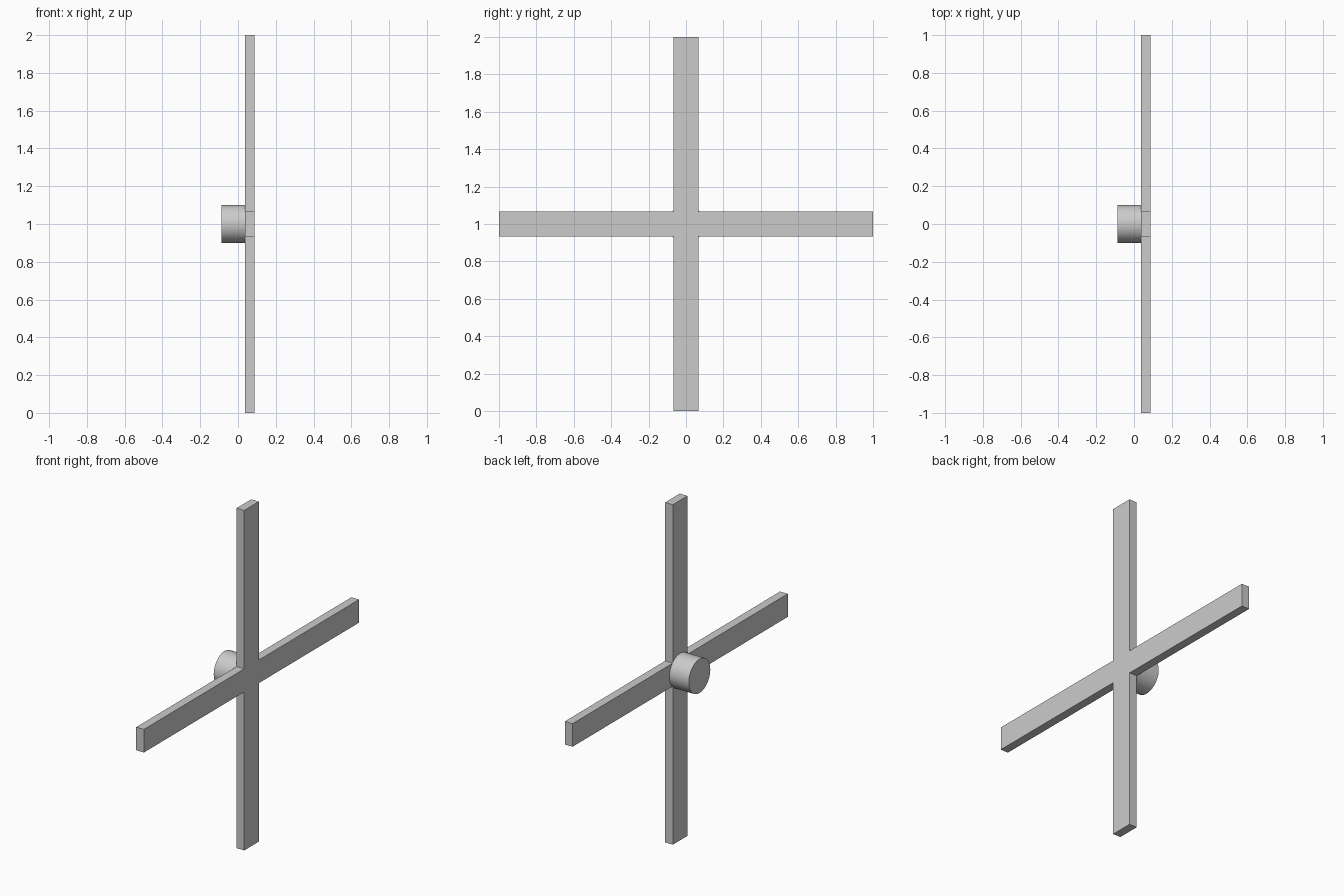
import bpy
import bmesh
import math
from mathutils import Matrix, Vector

cube = bpy.data.objects.get("Cube")
if cube:
    bpy.data.objects.remove(cube, do_unlink=True)

# Single plain grey
grey = bpy.data.materials.new("plain_grey")
grey.use_nodes = True
colour = (0.6, 0.6, 0.6, 1)
grey.diffuse_color = colour
grey.node_tree.nodes["Principled BSDF"].inputs["Base Color"].default_value = colour

CENTRE = Vector((0, 0, 1))
BACK, INNER, OUTER = -0.088, 0.038, 0.088
REACH, HALF = 1.0, 0.068


def add_object(name, bm):
    bmesh.ops.recalc_face_normals(bm, faces=bm.faces)
    mesh = bpy.data.meshes.new(name)
    bm.to_mesh(mesh)
    bm.free()
    mesh.materials.append(grey)
    obj = bpy.data.objects.new(name, mesh)
    bpy.context.collection.objects.link(obj)
    return obj


# Four blades: one cross outline, made by turning one arm, then extruded
bm = bmesh.new()
outline = []
for i in range(4):
    turn = Matrix.Rotation(i * math.pi / 2, 3, 'X')
    for y, z in ((REACH, -HALF), (REACH, HALF), (HALF, HALF)):
        outline.append(bm.verts.new(CENTRE + turn @ Vector((INNER, y, z))))
face = bm.faces.new(outline)
extruded = bmesh.ops.extrude_face_region(bm, geom=[face])["geom"]
moved = [v for v in extruded if isinstance(v, bmesh.types.BMVert)]
bmesh.ops.translate(bm, verts=moved, vec=(OUTER - INNER, 0, 0))
add_object("blade_cross", bm)

# Round hub behind the blades
bm = bmesh.new()
place = Matrix.Translation(CENTRE + Vector(((BACK + INNER) / 2, 0, 0)))
bmesh.ops.create_cone(bm, cap_ends=True, segments=48, radius1=0.1, radius2=0.1,
                      depth=INNER - BACK,
                      matrix=place @ Matrix.Rotation(math.pi / 2, 4, 'Y'))
hub = add_object("hub", bm)
bpy.ops.object.select_all(action='DESELECT')
hub.select_set(True)
bpy.context.view_layer.objects.active = hub
bpy.ops.object.shade_smooth_by_angle(angle=math.radians(40))
